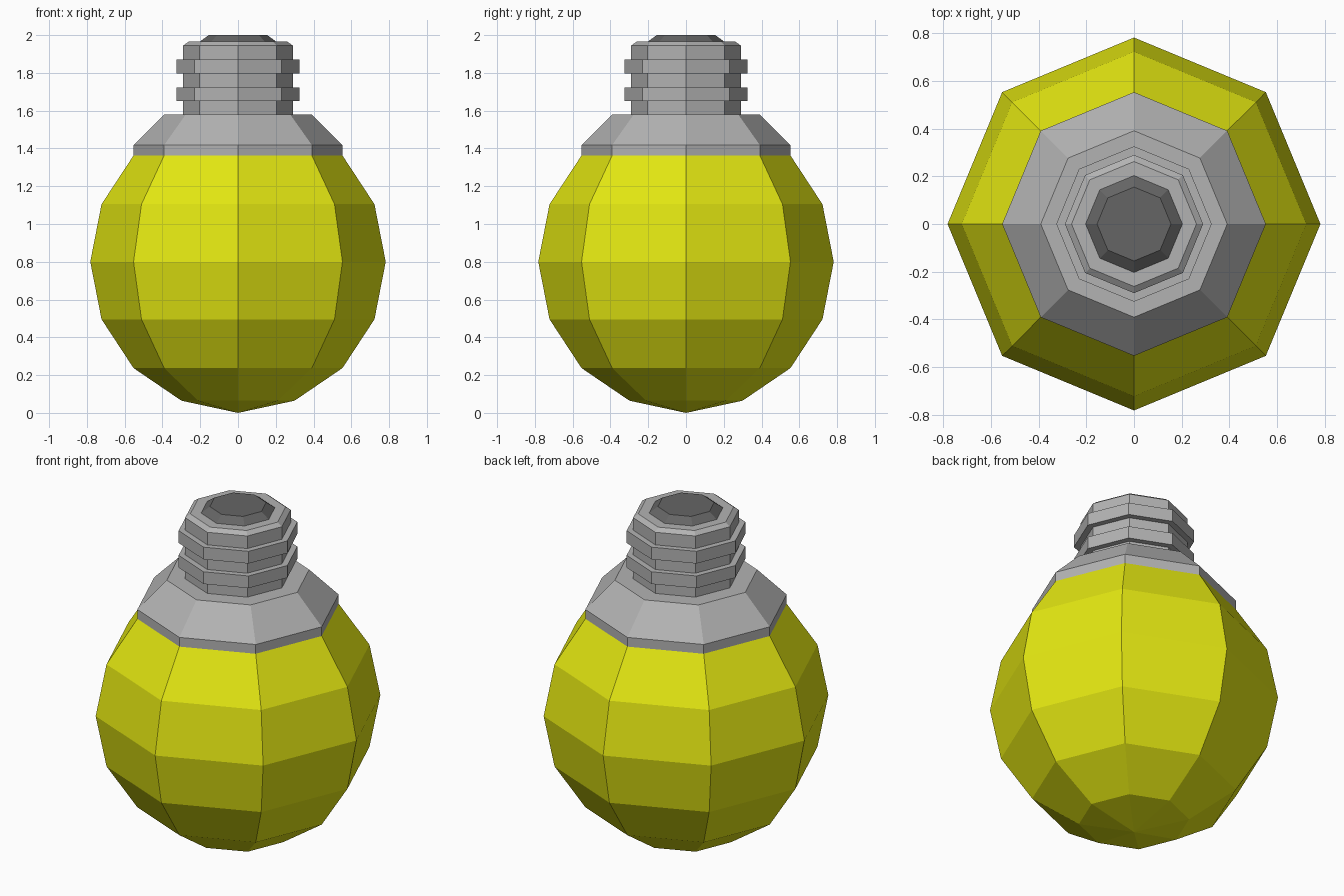
import bpy, bmesh, math

if "Cube" in bpy.data.objects:
    bpy.data.objects.remove(bpy.data.objects["Cube"])

SIDES = 8


def material(name, rgb):
    m = bpy.data.materials.new(name)
    m.diffuse_color = (*rgb, 1)
    m.use_nodes = True
    m.node_tree.nodes["Principled BSDF"].inputs["Base Color"].default_value = m.diffuse_color
    return m


def lathe(name, profile, mat):
    """Spin (radius, z) points into a flat-shaded octagonal part."""
    bm = bmesh.new()
    rings = []
    for r, z in profile:
        if r == 0:
            rings.append([bm.verts.new((0, 0, z))] * SIDES)
        else:
            rings.append([bm.verts.new((r * math.cos(math.tau * i / SIDES),
                                        r * math.sin(math.tau * i / SIDES), z))
                          for i in range(SIDES)])
    for a, b in zip(rings, rings[1:]):
        for i in range(SIDES):
            j = (i + 1) % SIDES
            bm.faces.new(list(dict.fromkeys((a[i], a[j], b[j], b[i]))))
    mesh = bpy.data.meshes.new(name)
    bm.to_mesh(mesh)
    bm.free()
    mesh.materials.append(mat)
    ob = bpy.data.objects.new(name, mesh)
    bpy.context.collection.objects.link(ob)
    return ob


yellow = material("yellow glass", (0.80, 0.83, 0.006))
grey = material("grey metal", (0.45, 0.45, 0.45))
dark = material("dark contact", (0.13, 0.13, 0.13))

# Glass bulb: lower part of a coarse sphere, open under the collar
bulb = [(0, 0.005)]
for k in range(1, 7):
    a = math.pi * k / 8
    bulb.append((0.782 * math.sin(a), 0.8 - 0.796 * math.cos(a)))
bulb[0] = (0, 0.0)
lathe("bulb", bulb, yellow)

# Sloped collar
lathe("collar", [(0.553, 1.36), (0.553, 1.418), (0.391, 1.58), (0.29, 1.58)], grey)

# Screw base with two raised threads and a bevelled rim
screw = [(0.29, 1.58)]
for z in (1.65, 1.797):
    screw += [(0.29, z), (0.326, z), (0.326, z + 0.073), (0.29, z + 0.073)]
screw += [(0.29, 1.945), (0.262, 1.965), (0.203, 1.965)]
lathe("screw_base", screw, grey)

# Contact tip
lathe("contact_tip", [(0.203, 1.965), (0.155, 2.0), (0, 2.0)], dark)
